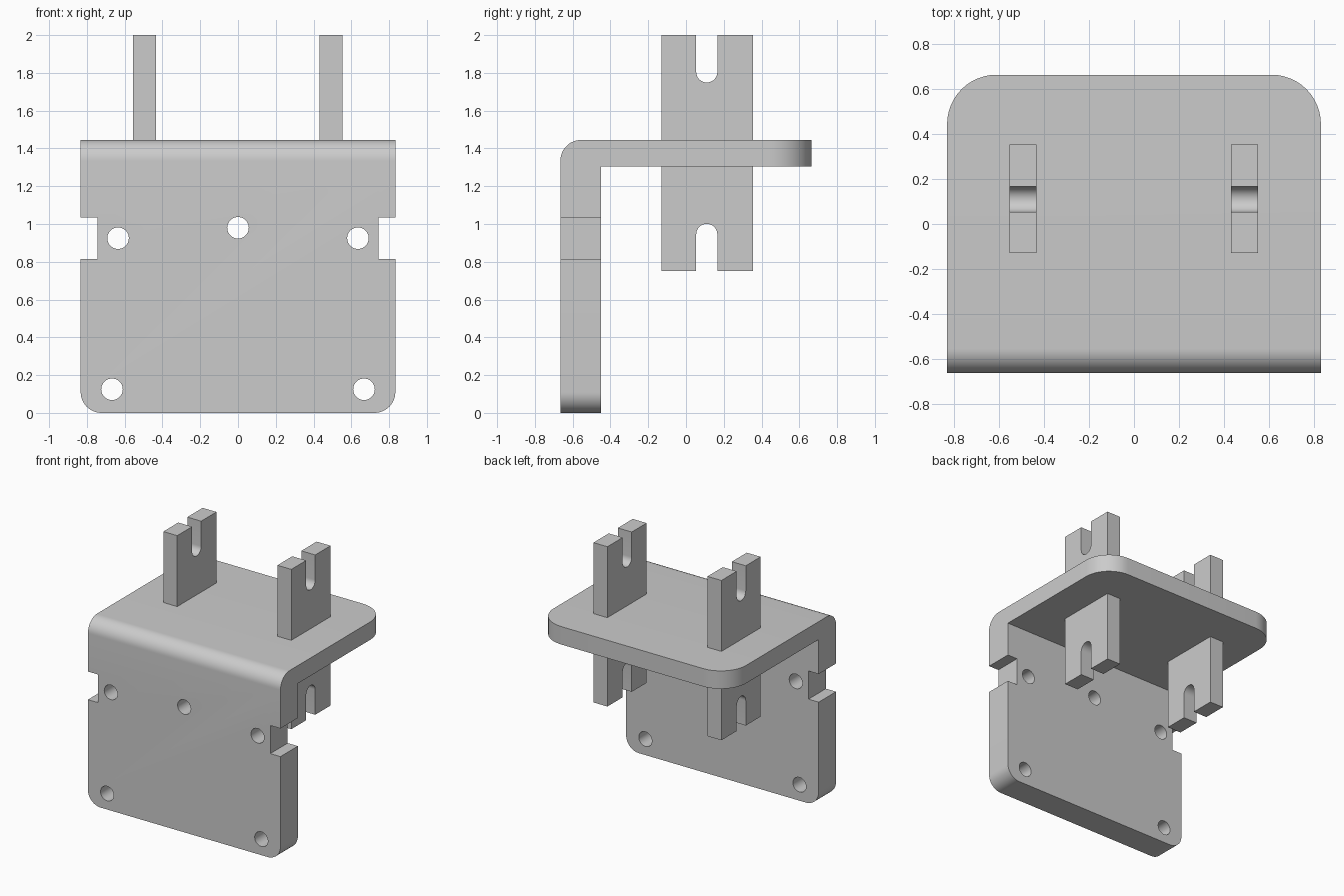
import bpy
import bmesh
from math import cos, sin, pi, radians
from mathutils import Matrix

cube = bpy.data.objects.get("Cube")
if cube:
    bpy.data.objects.remove(cube, do_unlink=True)

grey = bpy.data.materials.new("plain grey")
grey.use_nodes = True
colour = (0.6, 0.6, 0.6, 1)
grey.diffuse_color = colour
grey.node_tree.nodes["Principled BSDF"].inputs["Base Color"].default_value = colour

HALF_W = 0.833             # half width of the bracket
FRONT, BACK = -0.665, 0.665
TOP = 1.445


def to_object(name, bm):
    bmesh.ops.recalc_face_normals(bm, faces=bm.faces[:])
    mesh = bpy.data.meshes.new(name)
    bm.to_mesh(mesh)
    bm.free()
    mesh.materials.append(grey)
    obj = bpy.data.objects.new(name, mesh)
    bpy.context.collection.objects.link(obj)
    return obj


def extrude_profile(points, x0, x1):
    """Extrude a (y, z) outline along x."""
    bm = bmesh.new()
    face = bm.faces.new([bm.verts.new((x0, y, z)) for y, z in points])
    new = bmesh.ops.extrude_face_region(bm, geom=[face])["geom"]
    verts = [v for v in new if isinstance(v, bmesh.types.BMVert)]
    bmesh.ops.translate(bm, verts=verts, vec=(x1 - x0, 0, 0))
    return bm


def round_edges(bm, radius, rule):
    """Fillet the edges whose two ends both satisfy the rule."""
    edges = [e for e in bm.edges if all(rule(v.co) for v in e.verts)]
    bmesh.ops.bevel(bm, geom=edges, offset=radius, segments=12,
                    profile=0.5, affect='EDGES')


def smooth(obj):
    bpy.ops.object.select_all(action='DESELECT')
    obj.select_set(True)
    bpy.context.view_layer.objects.active = obj
    bpy.ops.object.shade_smooth_by_angle(angle=radians(30))


def near(a, b):
    return abs(a - b) < 1e-4


# Angle bracket: thick front plate and thinner top plate
outline = [(FRONT, 0), (-0.45, 0), (-0.45, 1.305), (BACK, 1.305),
           (BACK, TOP), (FRONT, TOP)]
bm = extrude_profile(outline, -HALF_W, HALF_W)
round_edges(bm, 0.11, lambda c: near(c.y, FRONT) and near(c.z, TOP))
for side in (-HALF_W, HALF_W):
    round_edges(bm, 0.11, lambda c: near(c.z, 0) and near(c.x, side))
    round_edges(bm, 0.22, lambda c: near(c.y, BACK) and near(c.x, side))
bracket = to_object("angle_bracket", bm)

# Cutter for the five screw holes and two side notches
cut = bmesh.new()
holes = [(0, 0.98)] + [(s * x, z) for s in (-1, 1)
                       for x, z in ((0.635, 0.925), (0.667, 0.125))]
for x, z in holes:
    place = Matrix.Translation((x, -0.555, z)) @ Matrix.Rotation(pi / 2, 4, 'X')
    bmesh.ops.create_cone(cut, cap_ends=True, segments=40, radius1=0.057,
                          radius2=0.057, depth=0.4, matrix=place)
for s in (-1, 1):
    place = Matrix.Translation((s * 0.845, -0.555, 0.925))
    bmesh.ops.create_cube(cut, size=1,
                          matrix=place @ Matrix.Diagonal((0.2, 0.4, 0.22, 1)))
cutter = to_object("hole_cutter", cut)
cutter.hide_render = True

boolean = bracket.modifiers.new("holes", 'BOOLEAN')
boolean.operation = 'DIFFERENCE'
boolean.solver = 'EXACT'
boolean.object = cutter
bpy.context.view_layer.objects.active = bracket
bpy.ops.object.modifier_apply(modifier=boolean.name)
bpy.data.objects.remove(cutter, do_unlink=True)
smooth(bracket)

# Slotted uprights passing through the top plate
SLOT_Y, SLOT_R, STEPS = 0.11, 0.056, 16
LOW, HIGH, Y0, Y1 = 0.75, 2.0, -0.13, 0.355


def slot(centre_z, start):
    """Half circle closing the inner end of a slot."""
    return [(SLOT_Y + SLOT_R * cos(start + pi * i / STEPS),
             centre_z + SLOT_R * sin(start + pi * i / STEPS))
            for i in range(STEPS + 1)]


left_edge, right_edge = SLOT_Y - SLOT_R, SLOT_Y + SLOT_R
lower = slot(0.945, 0)[::-1]     # left to right over the lower slot
upper = slot(1.805, pi)[::-1]    # right to left under the upper slot
upright = ([(Y0, LOW), (left_edge, LOW)] + lower + [(right_edge, LOW), (Y1, LOW),
           (Y1, HIGH), (right_edge, HIGH)] + upper
           + [(left_edge, HIGH), (Y0, HIGH)])
for name, x in (("right_upright", -0.495), ("left_upright", 0.492)):
    smooth(to_object(name, extrude_profile(upright, x - 0.06, x + 0.06)))
